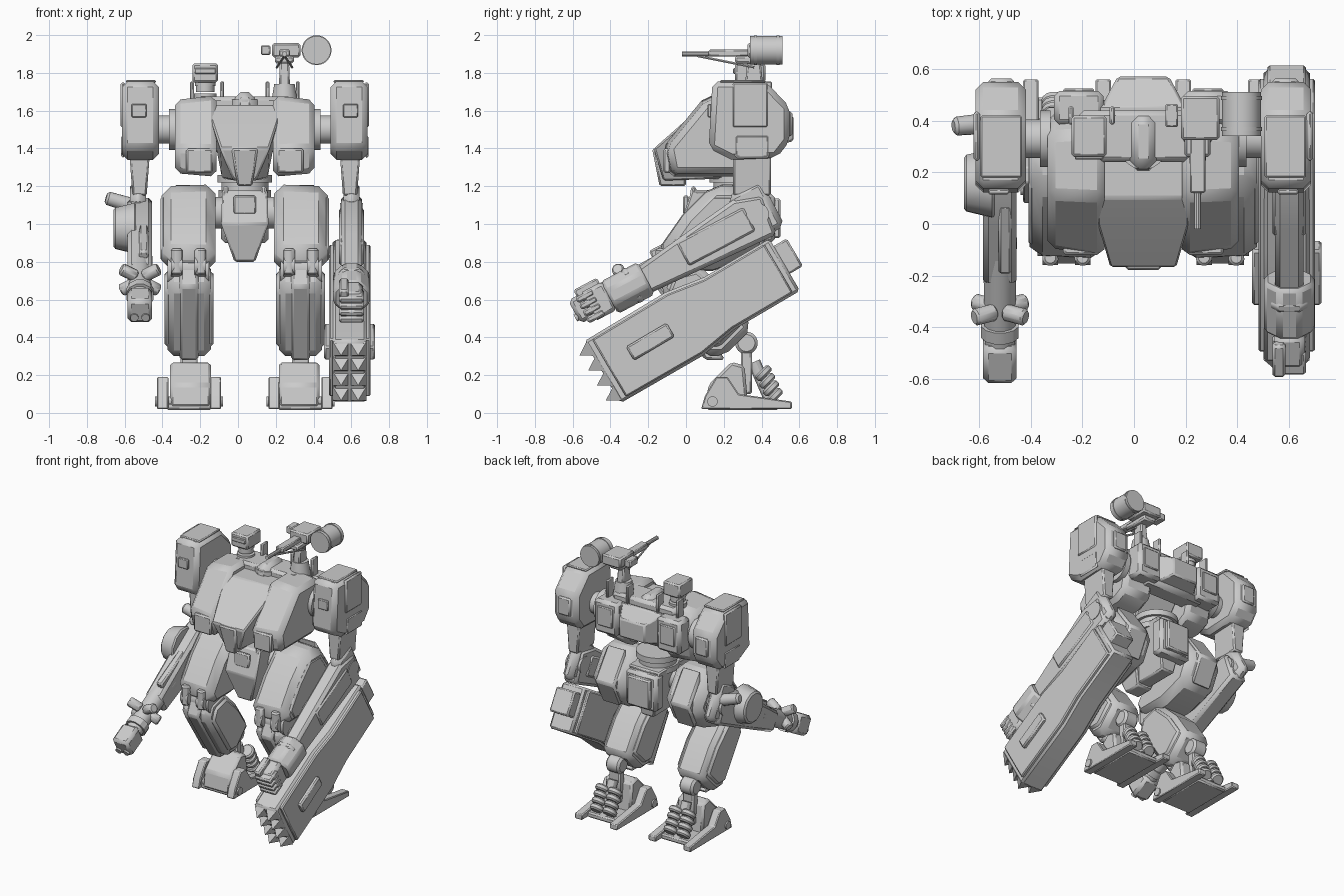
import bpy, bmesh, math
from mathutils import Vector, Matrix

if "Cube" in bpy.data.objects:
    bpy.data.objects.remove(bpy.data.objects["Cube"], do_unlink=True)

grey = bpy.data.materials.new("armour_grey")
grey.use_nodes = True
grey.diffuse_color = (.6, .6, .6, 1)
grey.node_tree.nodes["Principled BSDF"].inputs["Base Color"].default_value = grey.diffuse_color
BODY_CENTRE = .036
WORLD = Matrix()
made = []


def tilted(x, y, z, degrees):
    """Frame at a joint, pitched about the x axis."""
    return Matrix.Translation((x, y, z)) @ Matrix.Rotation(math.radians(degrees), 4, "X")


def finish(name, bm, bevel, paired, frame):
    """Turn the mesh into one object, or a left and right pair."""
    bm.transform(frame)
    bmesh.ops.recalc_face_normals(bm, faces=bm.faces)
    for side in ("left_", "right_") if paired else ("",):
        if side == "right_":
            bmesh.ops.scale(bm, vec=(-1, 1, 1), verts=bm.verts)
            bmesh.ops.reverse_faces(bm, faces=bm.faces)
        mesh = bpy.data.meshes.new(side + name)
        bm.to_mesh(mesh)
        mesh.materials.append(grey)
        part = bpy.data.objects.new(side + name, mesh)
        part.location.x = BODY_CENTRE
        bpy.context.collection.objects.link(part)
        if bevel:
            chamfer = part.modifiers.new("chamfer", "BEVEL")
            chamfer.width, chamfer.segments = bevel, 1
        made.append(part)
    bm.free()


def resized(profile, factor):
    centre = sum(map(Vector, profile), Vector((0, 0))) / len(profile)
    return [centre.lerp(Vector(point), factor) for point in profile]


def prism(name, profile, inner, outer, bevel=.015, paired=True, taper=1, frame=WORLD):
    """Side profile (y, z) spanned from x inner to x outer."""
    bm = bmesh.new()
    near = [bm.verts.new((inner, *point)) for point in profile]
    far = [bm.verts.new((outer, *point)) for point in resized(profile, taper)]
    bm.faces.new(near)
    bm.faces.new(far[::-1])
    for i in range(len(near)):
        bm.faces.new((near[i - 1], near[i], far[i], far[i - 1]))
    finish(name, bm, bevel, paired, frame)


def box(name, centre, size, bevel=.01, paired=False, top=(1, 1), frame=WORLD):
    """Chamfered box whose upper face is scaled by top."""
    bm = bmesh.new()
    bmesh.ops.create_cube(bm, size=1)
    upper = [v for v in bm.verts if v.co.z > 0]
    bmesh.ops.scale(bm, vec=(*top, 1), verts=upper)
    bm.transform(Matrix.Translation(centre) @ Matrix.Diagonal((*size, 1)))
    finish(name, bm, bevel, paired, frame)


def tube(name, start, end, radius, tip=None, paired=False, sides=20, bevel=0, frame=WORLD):
    """Cylinder or cone between two points."""
    start, end = Vector(start), Vector(end)
    axis = end - start
    bm = bmesh.new()
    bmesh.ops.create_cone(bm, cap_ends=True, segments=sides, radius1=radius,
                          radius2=radius if tip is None else tip, depth=axis.length)
    bm.transform(Matrix.Translation((start + end) / 2) @ axis.to_track_quat("Z", "Y").to_matrix().to_4x4()
                 @ Matrix.Rotation(math.pi / sides, 4, "Z"))
    finish(name, bm, bevel, paired, frame)


def shell(name, half_points, bevel=.01):
    """Faceted convex shell, symmetric in x."""
    bm = bmesh.new()
    for x, y, z in half_points:
        bm.verts.new((x, y, z))
        bm.verts.new((-x, y, z))
    bmesh.ops.convex_hull(bm, input=bm.verts)
    bmesh.ops.dissolve_limit(bm, angle_limit=.03, verts=bm.verts, edges=bm.edges)
    finish(name, bm, bevel, False, WORLD)


# Torso
shell("cockpit_shell", [(.18, .1, 1.63), (.18, .4, 1.63), (.18, 0, 1.55), (.13, -.17, 1.4),
                        (.06, -.12, 1.23), (.12, .2, 1.24)])
shell("chin_plate", [(.07, -.18, 1.4), (.07, 0, 1.4), (.04, -.14, 1.2), (.04, 0, 1.2)])
chest = [(-.13, 1.4), (.1, 1.68), (.36, 1.68), (.46, 1.55), (.4, 1.3), (.3, 1.25), (-.1, 1.25)]
prism("chest_pod", chest, .15, .37, bevel=.03, taper=.9)
box("chest_vent", (.24, -.1, 1.335), (.14, .04, .13), paired=True)
box("back_core", (0, .4, 1.5), (.5, .16, .24), bevel=.03)
shell("back_pack", [(.17, .44, 1.62), (.17, .44, 1.4), (.1, .57, 1.57), (.1, .57, 1.44)])
box("back_side_pack", (.25, .45, 1.51), (.19, .13, .24), bevel=.02, paired=True)
box("back_side_panel", (.25, .515, 1.52), (.12, .02, .14), bevel=.006, paired=True)
box("top_deck", (0, .34, 1.64), (.5, .2, .07), bevel=.02)
for x in (.12, .28):
    box("top_fin", (x, .42, 1.69), (.02, .07, .13), bevel=.006, paired=True)
box("head", (0, .32, 1.65), (.11, .24, .1), bevel=.03, top=(.9, .8))
tube("head_collar", (0, .3, 1.6), (0, .3, 1.66), .09)

# Roof sensor
sensor = Vector((-.21, .34, 1.8))
for drop, radius in ((.14, .06), (.1, .05), (.07, .055)):
    tube("sensor_neck", sensor - Vector((0, 0, drop)), sensor - Vector((0, 0, drop - .03)), radius)
box("sensor_box", sensor, (.135, .16, .1))
box("sensor_visor", sensor + Vector((0, -.08, .01)), (.11, .02, .03), bevel=.004)

# Roof gun
gun = tilted(.21, .36, 1.92, 0)
tube("turret_base", (0, 0, -.3), (0, 0, -.18), .075, tip=.055, frame=gun)
box("turret_post", (0, 0, -.13), (.06, .1, .16), top=(.8, .7), frame=gun)
box("turret_cradle", (0, 0, -.05), (.1, .2, .04), frame=gun)
box("gun_receiver", (.01, .05, 0), (.15, .17, .075), frame=gun)
box("gun_side_box", (-.1, .06, 0), (.05, .09, .05), bevel=.006, frame=gun)
box("gun_shroud", (0, -.13, -.015), (.06, .22, .035), bevel=.006, frame=gun)
tube("gun_barrel", (0, -.2, -.02), (0, -.38, -.02), .014, sides=10, frame=gun)
for x in (-.04, .04):
    tube("gun_brace", (x, 0, -.09), (0, -.3, -.03), .007, sides=6, frame=gun)
tube("ammo_drum", (.17, -.02, 0), (.17, .15, 0), .075, sides=32, frame=gun)
for y in (0, .12):
    tube("drum_band", (.17, y, 0), (.17, y + .015, 0), .079, sides=32, frame=gun)

# Shoulders and upper arms
tube("shoulder_joint", (.3, .33, 1.5), (.47, .33, 1.5), .075, paired=True)
tube("shoulder_ring", (.36, .33, 1.5), (.4, .33, 1.5), .11, paired=True)
pod = [(.14, 1.755), (.42, 1.755), (.55, 1.62), (.55, 1.44), (.48, 1.35), (.24, 1.34), (.12, 1.4)]
prism("shoulder_pod", pod, .455, .65, bevel=.03)
box("shoulder_side_plate", (.645, .34, 1.63), (.025, .19, .24), paired=True)
box("shoulder_top_plate", (.55, .3, 1.755), (.16, .24, .015), bevel=.006, paired=True)
box("shoulder_front_panel", (.56, .125, 1.6), (.08, .02, .07), bevel=.005, paired=True)
box("shoulder_back_panel", (.55, .55, 1.53), (.1, .025, .13), paired=True)
box("upper_arm", (.557, .35, 1.3), (.075, .2, .3), paired=True, top=(1.6, 1))
box("upper_arm_plate", (.645, .35, 1.41), (.02, .18, .12), paired=True)

# Forearms, built along their own sloping axis
arm = tilted(.565, .38, 1.05, 28)
right_arm = tilted(-.555, .38, 1.05, 28)
box("elbow", (0, 0, .02), (.085, .2, .28), bevel=.03, paired=True, frame=arm)
tube("elbow_pin", (-.06, 0, 0), (.06, 0, 0), .06, paired=True, frame=arm)
forearm = [(.07, .08), (-.08, .13), (-.4, .09), (-.7, .05), (-.7, -.1), (.04, -.14)]
prism("left_forearm", forearm, -.055, .055, bevel=.02, paired=False, frame=arm)
box("left_forearm_plate", (0, -.25, 0), (.13, .4, .14), frame=arm)

# Left fist
tube("left_wrist", (0, -.68, -.02), (0, -.9, -.02), .105, sides=8, bevel=.015, frame=arm)
box("left_wrist_cuff", (0, -.76, -.02), (.14, .08, .2), bevel=.03, frame=arm)
box("left_palm", (0, -.96, -.01), (.12, .14, .17), bevel=.02, frame=arm)
for i in range(4):
    box("left_finger", (0, -1.01, .04 * (i - 1.8)), (.13, .1, .036), frame=arm)
box("left_thumb", (-.04, -.98, .08), (.05, .14, .05), frame=arm)

# Shield with spiked end
guard = tilted(.555, .04, .5, 30.5)
edge = [(.56, .16), (.16, .16), (-.06, .195), (-.56, .19)]
outline = edge + [(y, -z) for y, z in reversed(edge)]
prism("shield", outline, -.09, .09, paired=False, frame=guard)
prism("shield_face", resized(outline, .93), -.11, .11, bevel=.008, paired=False, frame=guard)
box("shield_handle", (0, -.26, .01), (.27, .25, .085), frame=guard)
box("shield_tail", (0, .58, .03), (.15, .12, .17), frame=guard)
for row in range(4):
    z = .092 * (row - 1.5)
    for x in (-.045, .045):
        tube("shield_spike", (x, -.55, z), (x, -.62, z), .062, tip=0, sides=4, frame=guard)

# Right arm cannon
prism("right_forearm", resized(forearm, .95), -.065, .065, bevel=.02, paired=False, frame=right_arm)
box("cannon_top_rail", (.02, -.45, .07), (.05, .3, .06), frame=right_arm)
tube("cannon_barrel", (0, -.5, 0), (0, -.95, 0), .068, tip=.06, sides=12, frame=right_arm)
tube("cannon_muzzle_ring", (0, -.87, 0), (0, -.92, 0), .075, sides=12, frame=right_arm)
box("cannon_muzzle", (0, -1.02, 0), (.13, .16, .14), bevel=.02, frame=right_arm)
for x in (-.03, .03):
    tube("cannon_bore", (x, -1.05, -.03), (x, -1.11, -.03), .022, sides=12, frame=right_arm)
for x in (-1, 1):
    for z in (-1, 1):
        tube("cannon_lug", (.02 * x, -.79, .03 + .02 * z), (.1 * x, -.79, .03 + .065 * z), .034,
             sides=12, bevel=.008, frame=right_arm)
tube("cannon_drum", (-.14, -.23, .04), (-.02, -.23, .04), .11, tip=.14, sides=12, bevel=.01, frame=right_arm)
tube("cannon_grip", (-.02, .03, .03), (-.18, .04, .08), .042, tip=.036, sides=14, bevel=.012, frame=right_arm)

# Waist and pelvis
for z, radius in ((1.24, .145), (1.2, .125), (1.16, .14)):
    tube("waist_ring", (0, .27, z - .02), (0, .27, z + .02), radius, sides=32)
box("pelvis", (0, .24, 1), (.1, .3, .36), top=(2.5, 1.3))
shell("pelvis_front_plate", [(.12, .03, 1.18), (.12, .2, 1.18), (.125, -.03, 1), (.125, .2, 1),
                             (.055, .02, .8), (.055, .15, .8)])
box("pelvis_front_panel", (0, 0, 1.1), (.12, .03, .1), bevel=.008)
box("pelvis_horn", (.1, .04, 1.14), (.03, .06, .12), paired=True, top=(1, .4))
box("pelvis_back_block", (0, .42, 1.03), (.25, .1, .26), bevel=.02)
box("pelvis_back_plate", (0, .48, 1.03), (.18, .04, .21))
tube("hip_axle", (.08, .2, 1.06), (.2, .2, 1.06), .085, paired=True)

# Legs
thigh = [(.14, 1.21), (.3, 1.21), (.45, 1), (.36, .82), (.14, .75), (-.1, .75), (-.16, .85), (-.02, 1.05)]
prism("thigh", thigh, .155, .44, bevel=.05, taper=.96)
prism("thigh_outer_plate", resized(thigh, .75), .42, .445)
prism("thigh_back_plate", resized(thigh, 1.03)[1:4], .22, .38)
for x in (.235, .36):
    tube("knee_rod", (x, -.13, .87), (x, -.13, .73), .032, paired=True, sides=12, bevel=.01)
    tube("knee_disc", (x - .03, -.1, .78), (x + .03, -.1, .78), .06, paired=True)
tube("knee_axle", (.19, -.04, .76), (.41, -.04, .76), .085, paired=True)
shin = [(.05, .8), (-.1, .76), (-.14, .66), (.1, .3), (.2, .3), (.35, .45), (.22, .64)]
prism("shin", shin, .18, .41, bevel=.035)
prism("shin_front_plate", resized(shin, 1.08)[1:5], .245, .345)
prism("shin_side_plate", resized(shin, .8), .165, .425)

# Ankles and feet
tube("ankle_ball", (.24, .32, .37), (.35, .32, .37), .06, paired=True, bevel=.015)
box("ankle_strut", (.295, .32, .23), (.09, .06, .26), paired=True)
prism("toe_block", [(.1, .03), (.12, .15), (.24, .27), (.31, .25), (.33, .03)], .18, .395)
box("foot_sole", (.295, .3, .035), (.24, .38, .04), paired=True)
for x in (.125, .405):
    prism("foot_prong", [(.08, .02), (.1, .09), (.16, .19), (.22, .19), (.28, .1), (.56, .06), (.56, .02)],
          x, x + .06, bevel=.006)
tube("toe_pin", (.115, .14, .06), (.475, .14, .06), .028, paired=True, sides=12)
for i in range(4):  # stacked heel springs
    spring = tilted(.295, .41 + .02 * i, .21 - .04 * i, -45)
    for x in (-.05, .05):
        tube("heel_spring", (x, -.02, 0), (x, .02, 0), .05, paired=True, sides=14, bevel=.01, frame=spring)
tube("heel_spring_core", (.295, .36, .27), (.295, .46, .04), .035, paired=True, sides=12)

# Crisp edges, smooth curves
for part in made:
    part.select_set(True)
bpy.context.view_layer.objects.active = made[0]
bpy.ops.object.shade_smooth_by_angle(angle=math.radians(30))
